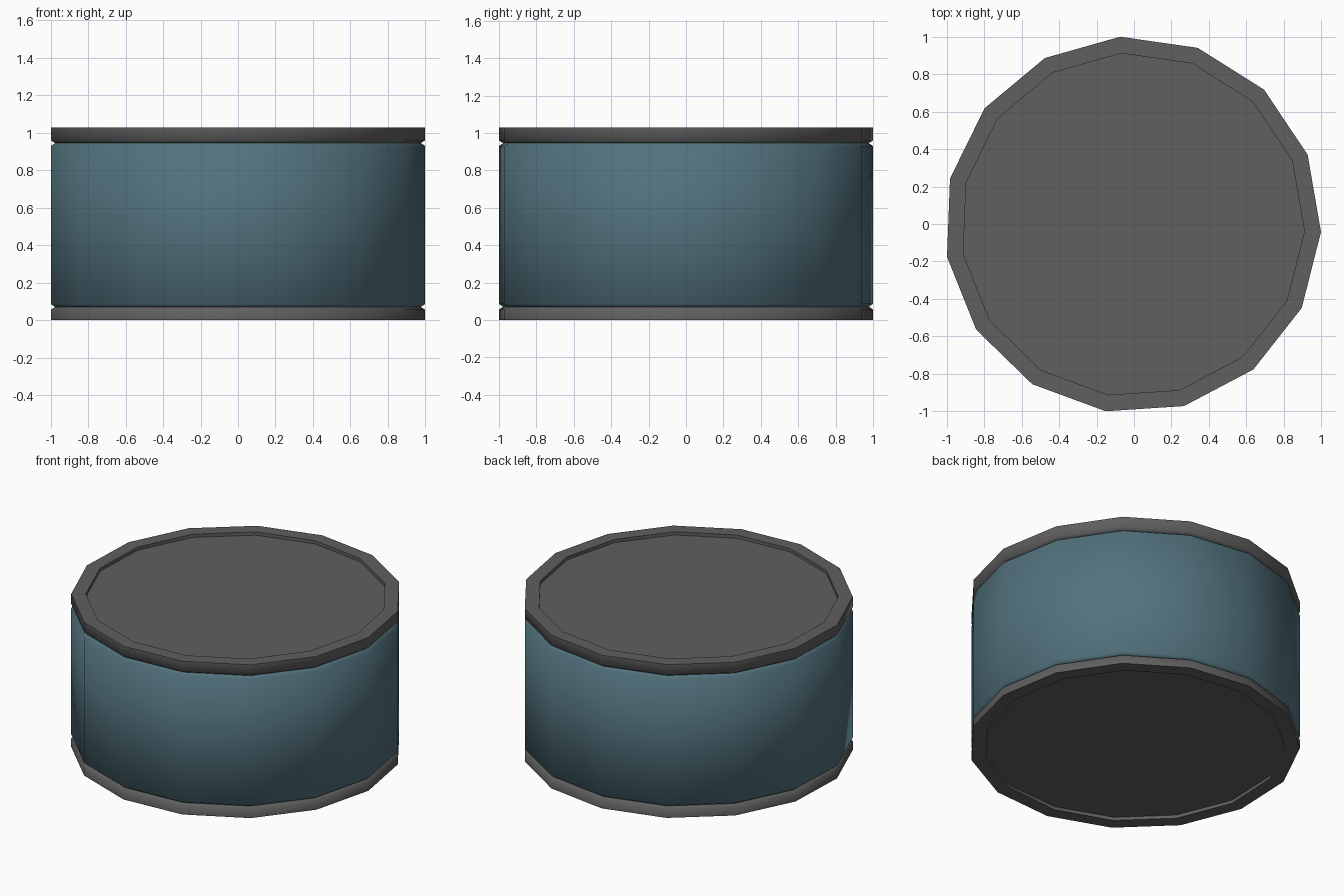
import bpy, bmesh, math

if "Cube" in bpy.data.objects:
    bpy.data.objects.remove(bpy.data.objects["Cube"])

SIDES, R, START = 15, 1.006, math.radians(-2.2)
CX, CY = -0.007, -0.004  # centres the odd-sided outline on its bounds


def material(name, rgb):
    m = bpy.data.materials.new(name)
    m.diffuse_color = (*rgb, 1)
    m.use_nodes = True
    m.node_tree.nodes["Principled BSDF"].inputs["Base Color"].default_value = m.diffuse_color
    return m


metal = material("grey metal", (0.115, 0.115, 0.115))
label = material("blue grey label", (0.085, 0.168, 0.205))


def lathe(name, profile, mat, end=None):
    """Turn (radius, z) points, listed upward, around z; optionally fill one end."""
    bm = bmesh.new()
    rings = []
    for r, z in profile:
        angles = [START + math.tau * i / SIDES for i in range(SIDES)]
        rings.append([bm.verts.new((CX + R * r * math.cos(a), CY + R * r * math.sin(a), z))
                      for a in angles])
    for lo, hi in zip(rings, rings[1:]):
        for i in range(SIDES):
            j = (i + 1) % SIDES
            bm.faces.new((lo[i], lo[j], hi[j], hi[i]))
    if end == "top":
        bm.faces.new(rings[-1])
    elif end == "bottom":
        bm.faces.new(rings[0][::-1])
    me = bpy.data.meshes.new(name)
    bm.to_mesh(me)
    bm.free()
    me.materials.append(mat)
    ob = bpy.data.objects.new(name, me)
    bpy.context.collection.objects.link(ob)
    bpy.ops.object.select_all(action='DESELECT')
    ob.select_set(True)
    bpy.context.view_layer.objects.active = ob
    bpy.ops.object.shade_smooth_by_angle(angle=math.radians(65))
    return ob


# Bottom end: recessed disc, rim and chamfer into the lower groove
lathe("bottom_cap", [(0.912, 0.022), (0.912, 0), (1, 0), (1, 0.056), (0.978, 0.07)],
      metal, "bottom")
# Labelled wall between the two grooves
lathe("can_wall", [(0.978, 0.07), (1, 0.085), (1, 0.93), (0.978, 0.945)], label)
# Top end: chamfer out of the upper groove, rim and recessed lid
lathe("top_cap", [(0.978, 0.945), (1, 0.959), (1, 1.028), (0.912, 1.028), (0.912, 1.006)],
      metal, "top")
